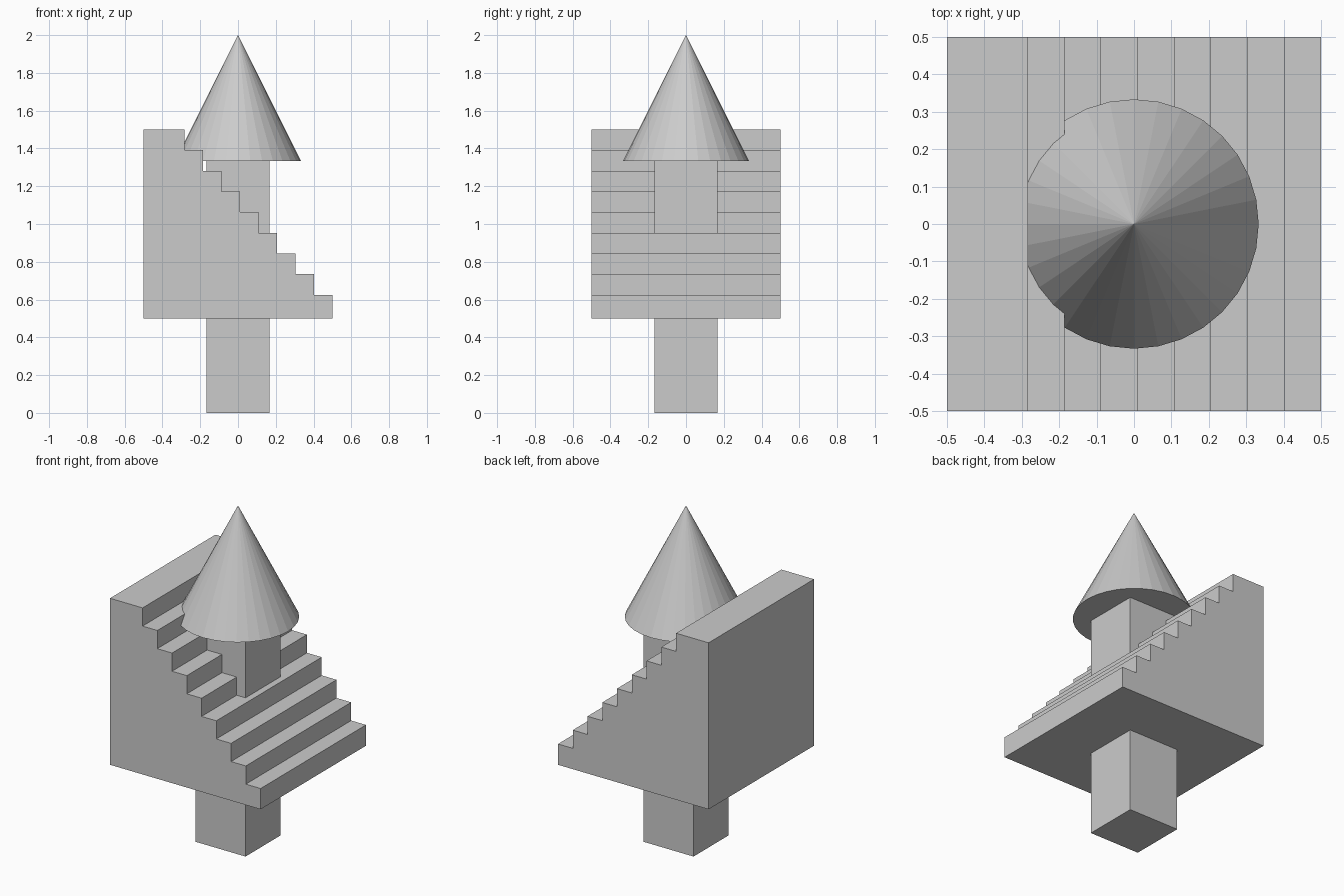
import bpy, bmesh

if "Cube" in bpy.data.objects:
    bpy.data.objects.remove(bpy.data.objects["Cube"])

# Stair block: stepped side profile extruded along y
STEPS = 9
RUN, RISE, FIRST = 0.098, 0.109375, 0.625
profile = [(-0.5, 0.5), (0.5, 0.5)]
for i in range(STEPS):
    x = 0.5 - RUN * i
    x_next = x - RUN if i < STEPS - 1 else -0.5
    z = FIRST + RISE * i
    profile += [(x, z), (x_next, z)]

bm = bmesh.new()
face = bm.faces.new([bm.verts.new((x, -0.5, z)) for x, z in profile])
ext = bmesh.ops.extrude_face_region(bm, geom=[face], use_keep_orig=True)
bmesh.ops.translate(bm, vec=(0, 1, 0),
                    verts=[g for g in ext["geom"] if isinstance(g, bmesh.types.BMVert)])
bmesh.ops.recalc_face_normals(bm, faces=bm.faces[:])
mesh = bpy.data.meshes.new("stairs")
bm.to_mesh(mesh)
bm.free()
bpy.context.collection.objects.link(bpy.data.objects.new("stairs", mesh))

# Square arrow shaft running through the stairs
bpy.ops.mesh.primitive_cube_add(size=1, location=(0, 0, 2 / 3))
shaft = bpy.context.object
shaft.name = "arrow_shaft"
shaft.scale = (1 / 3, 1 / 3, 4 / 3)

# Cone arrow head
bpy.ops.mesh.primitive_cone_add(vertices=32, radius1=1 / 3, radius2=0,
                                depth=2 / 3, location=(0, 0, 5 / 3))
bpy.context.object.name = "arrow_head"
